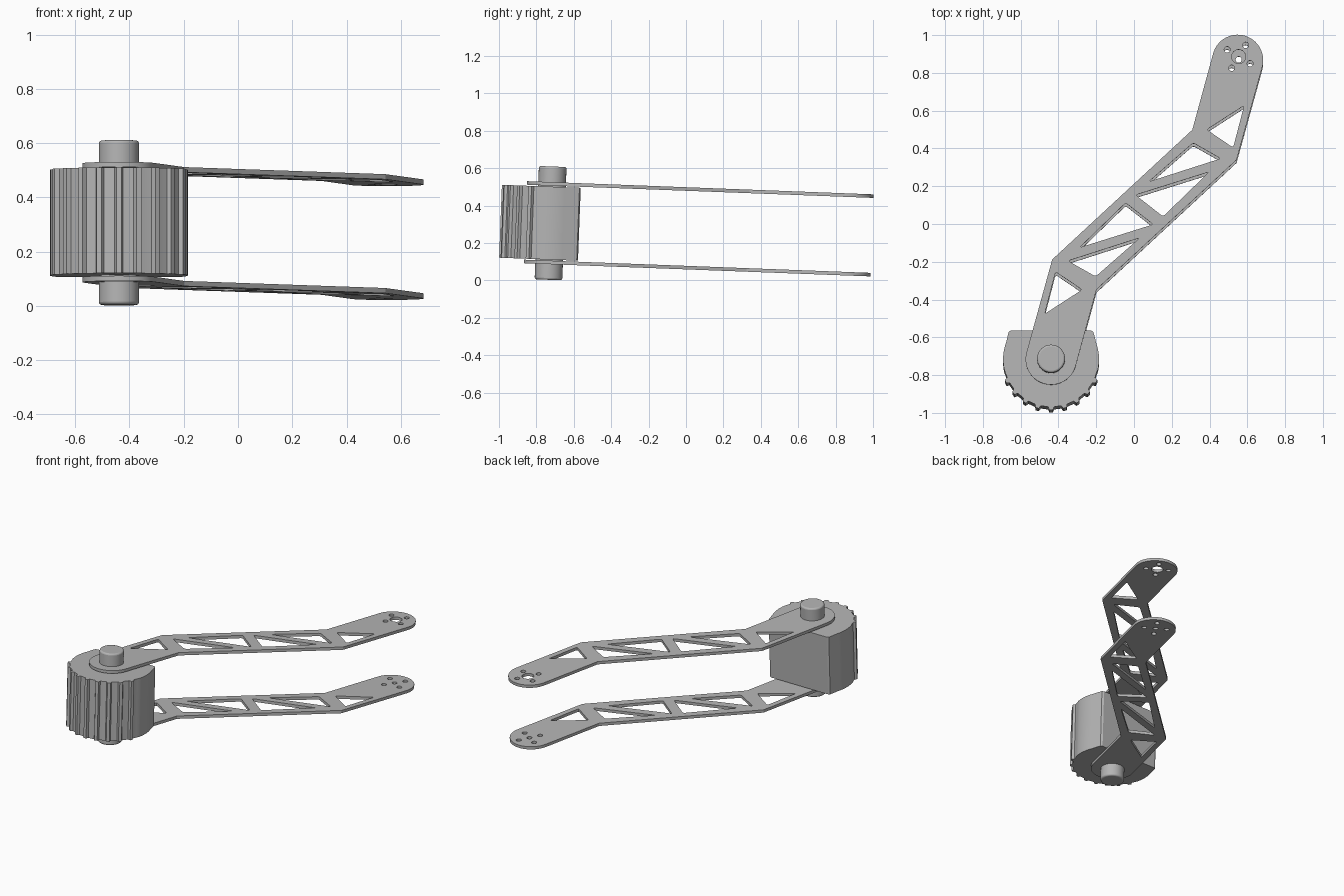
import bpy
from math import sin, cos, radians, pi
from mathutils import Matrix, Vector

if "Cube" in bpy.data.objects:
    bpy.data.objects.remove(bpy.data.objects["Cube"], do_unlink=True)

# Single flat material
grey = bpy.data.materials.new("light_grey")
grey.use_nodes = True
colour = (0.46, 0.46, 0.46, 1)
grey.diffuse_color = colour
grey.node_tree.nodes["Principled BSDF"].inputs["Base Color"].default_value = colour

# The whole assembly leans slightly about the pin centre
ASSEMBLY = Matrix.Translation((-0.439, -0.724, 0.306)) @ Matrix.Rotation(-0.038, 4, 'X')
MID = Vector((0.494, 0.792))      # arm centre, relative to the pin
ARM_R = 0.135


def place(obj, z=0):
    obj.matrix_world = ASSEMBLY @ Matrix.Translation((0, 0, z))
    obj.data.materials.clear()
    obj.data.materials.append(grey)
    bpy.ops.object.select_all(action='DESELECT')
    obj.select_set(True)
    bpy.context.view_layer.objects.active = obj
    bpy.ops.object.shade_smooth_by_angle(angle=radians(30))


def slab(name, loops, thickness, z=0):
    """Extrude an outline with holes into a solid slab centred on z."""
    curve = bpy.data.curves.new(name, 'CURVE')
    curve.dimensions = '2D'
    curve.fill_mode = 'BOTH'
    curve.extrude = thickness / 2
    for loop in loops:
        spline = curve.splines.new('POLY')
        spline.points.add(len(loop) - 1)
        for point, p in zip(spline.points, loop):
            point.co = (p[0], p[1], 0, 1)
        spline.use_cyclic_u = True
    obj = bpy.data.objects.new(name, curve)
    bpy.context.collection.objects.link(obj)
    bpy.ops.object.select_all(action='DESELECT')
    obj.select_set(True)
    bpy.context.view_layer.objects.active = obj
    bpy.ops.object.convert(target='MESH')
    obj = bpy.context.view_layer.objects.active
    obj.name = name
    place(obj, z)


def arc(centre, r, start, end, steps):
    return [Vector((centre[0] + r * cos(radians(start + (end - start) * i / steps)),
                    centre[1] + r * sin(radians(start + (end - start) * i / steps))))
            for i in range(steps + 1)]


def circle(centre, r, steps=24):
    return arc(centre, r, 0, 360, steps)[:-1]


def rounded(points, d):
    """Round every corner of a polygon, starting d away from it."""
    out = []
    for i, p in enumerate(points):
        a = p + (points[i - 1] - p).normalized() * d
        b = p + (points[(i + 1) % len(points)] - p).normalized() * d
        out += [a * (1 - t) ** 2 + p * 2 * t * (1 - t) + b * t * t
                for t in (0, 0.25, 0.5, 0.75, 1)]
    return out


def turned(points):
    return [-p for p in points]


def shifted(points):
    return [p + MID for p in points]


# Arm outline: half of it, then the same half turned about the arm centre
half = ([Vector((-0.488, -0.264))] + arc(-MID, ARM_R, 164.5, 344.5, 32)
        + [Vector((-0.2535, -0.423))])
outline = shifted(half + turned(half))

# Truss windows, repeated by the same half turn
windows = [
    [(-0.470, -0.329), (-0.330, -0.424), (-0.528, -0.552)],
    [(-0.404, -0.271), (-0.024, -0.149), (-0.258, -0.354)],
    [(-0.342, -0.200), (-0.099, 0.036), (0.047, -0.078)],
]
truss = []
for w in windows:
    hole = rounded([Vector(p) for p in w], 0.014)
    truss += [shifted(hole), shifted(turned(hole))]

# Mounting holes at the far end
mount = MID + Vector((0.499, 0.811))
bolts = [circle(mount + Vector((cos(a), sin(a))) * 0.071, 0.016, 16)
         for a in (radians(58.7) + k * pi / 2 for k in range(4))]

for name, z, bore in (("upper_arm_plate", 0.21, 0.037), ("lower_arm_plate", -0.21, 0.016)):
    slab(name, [outline] + truss + bolts + [circle(mount, bore)], 0.019, z)

# Ribbed drum: flat back, bulging sides, ribs round the front
R, RIB_R, PITCH = 0.252, 0.268, 16
drum = []
for k in range(-4, 5):
    mid = 270 + k * PITCH
    for da, r in ((-3.5, R), (-2, RIB_R), (2, RIB_R), (3.5, R), (6, R - 0.001), (10, R - 0.001)):
        drum.append(Vector((r * cos(radians(mid + da)), r * sin(radians(mid + da)))))
side = arc((0, 0), 0.254, -12, 20, 8)
back = [Vector((0.227, 0.135)), Vector((0.223, 0.147)), Vector((0.211, 0.154))]
right_side = side + back
left_side = [Vector((-p.x, p.y)) for p in reversed(right_side)]
slab("ribbed_drum", [drum + right_side + left_side], 0.39)

# Pin through the drum and both plates
bpy.ops.mesh.primitive_cylinder_add(vertices=48, radius=0.074, depth=0.606)
pin = bpy.context.object
pin.name = "pivot_pin"
bevel = pin.modifiers.new("rounded_ends", 'BEVEL')
bevel.width = 0.01
bevel.segments = 3
bevel.limit_method = 'ANGLE'
bevel.angle_limit = radians(40)
place(pin)
